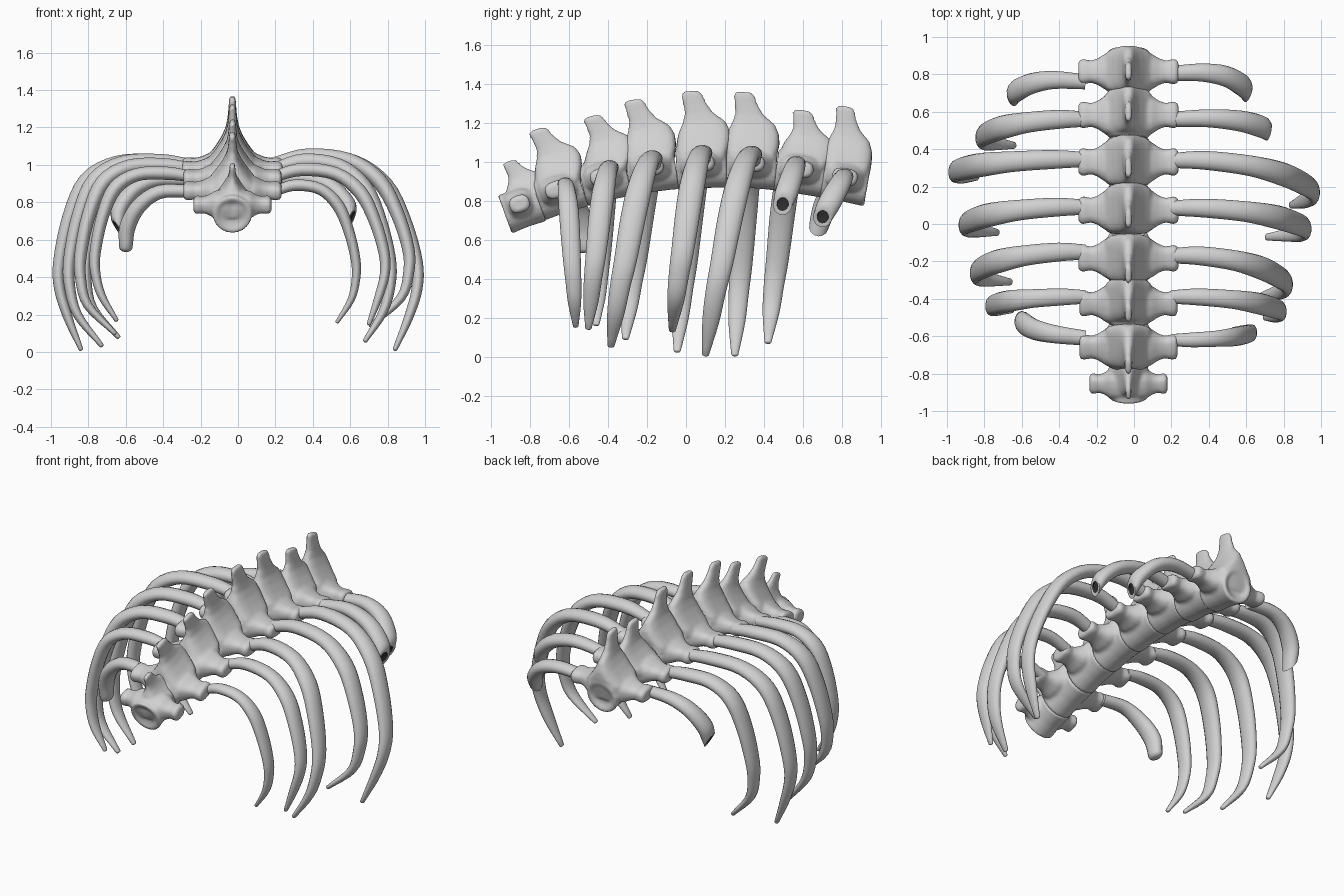
import bpy, bmesh, math
from mathutils import Vector, Matrix

if "Cube" in bpy.data.objects:
    bpy.data.objects.remove(bpy.data.objects["Cube"])


def material(name, v):
    m = bpy.data.materials.new(name)
    m.diffuse_color = (v, v, v, 1)
    m.use_nodes = True
    m.node_tree.nodes["Principled BSDF"].inputs["Base Color"].default_value = m.diffuse_color
    return m


bone = material("bone_grey", 0.64)
marrow = material("marrow_dark", 0.03)
CX = -0.03  # the spine sits slightly off centre


def loft(bm, rings):
    """Skin a list of equal-length point rings and cap both ends."""
    vs = [[bm.verts.new(p) for p in r] for r in rings]
    n = len(vs[0])
    walls = []
    for a, b in zip(vs, vs[1:]):
        walls.append([])
        for i in range(n):
            j = (i + 1) % n
            walls[-1].append(bm.faces.new((a[i], a[j], b[j], b[i])))
    bm.faces.new(vs[0][::-1])
    return walls[-1] + [bm.faces.new(vs[-1])]


def oval(c, u, v, n=16, p=1.0):
    """Ring around c spanned by u and v; p < 1 squares it off."""
    pts = []
    for i in range(n):
        a = 2 * math.pi * i / n
        ca, sa = math.cos(a), math.sin(a)
        pts.append(Vector(c) + Vector(u) * math.copysign(abs(ca) ** p, ca)
                   + Vector(v) * math.copysign(abs(sa) ** p, sa))
    return pts


def finish(bm, name):
    bmesh.ops.recalc_face_normals(bm, faces=bm.faces)
    me = bpy.data.meshes.new(name)
    bm.to_mesh(me)
    bm.free()
    me.materials.append(bone)
    me.materials.append(marrow)
    for f in me.polygons:
        f.use_smooth = True
    ob = bpy.data.objects.new(name, me)
    bpy.context.collection.objects.link(ob)
    return ob


# ---- vertebrae ----
# height, front y, back y, half width of the arch and its spine, squareness
ARCH = [(-0.02, -.11, .11, .10, .5), (.05, -.122, .125, .137, .45), (.09, -.122, .135, .122, .45),
        (.13, -.12, .145, .09, .55), (.18, -.11, .145, .058, .65), (.23, -.088, .125, .036, .8),
        (.28, -.074, .065, .026, .8), (.33, -.08, .035, .021, .8), (.375, -.088, .018, .018, .8),
        (.392, -.075, .0, .014, .8)]
# distance out, half depth, half height of a side process
WING = [(.03, .11, .085), (.12, .105, .07), (.165, .075, .05), (.20, .063, .043),
        (.24, .072, .046), (.26, .068, .042), (.268, .05, .03)]


def vertebra(i, y, z, half, pitch, tip, wide, lean):
    bm = bmesh.new()
    k = half / .125
    # round body with hollowed ends
    prof = [(-.095, .02), (-.105, .06), (-.126, .092), (-.125, .108), (-.08, .105), (0, .102),
            (.08, .105), (.125, .108), (.126, .092), (.105, .06), (.095, .02)]
    s = .9 + .1 * wide
    loft(bm, [oval((0, a * k, 0), (r * s, 0, 0), (0, 0, r * s), 24) for a, r in prof])
    # arch rising into the spine
    rings = []
    for h, f, b, w, p in ARCH:
        shift = lean * min(1, max(0, h / .2))
        h = h * tip / .39 if h > 0 else h
        rings.append(oval((0, (f + b) / 2 * k + shift, h), (w * wide, 0, 0),
                          (0, (b - f) / 2 * k, 0), 24, p))
    loft(bm, rings)
    # side processes
    for sx in (-1, 1):
        loft(bm, [oval((sx * d * wide, -.005, .025), (0, w * k, 0), (0, 0, h), 16, .75)
                  for d, w, h in WING])
    ob = finish(bm, "vertebra_%d" % i)
    ob.matrix_world = Matrix.Translation((CX, y, z)) @ Matrix.Rotation(math.radians(pitch), 4, 'X')
    m = ob.modifiers.new("fuse", 'REMESH')
    m.mode = 'VOXEL'
    m.voxel_size = .011
    m.use_smooth_shade = True
    m = ob.modifiers.new("soften", 'SMOOTH')
    m.factor = .5
    m.iterations = 2


# y, z, half length, pitch, spine height, width scale, spine shift
SPINE = [(-.84, .765, .095, 20, .25, .78, .045), (-.645, .84, .12, 18, .35, .98, .025),
         (-.415, .905, .12, 14, .338, .98, .05), (-.175, .95, .126, 9, .38, 1, .0),
         (.08, .97, .13, 3, .395, 1, .005), (.335, .97, .13, -3, .385, 1, -.02),
         (.585, .94, .126, -7, .325, 1, .01), (.815, .90, .118, -10, .38, 1, -.03)]
for i, row in enumerate(SPINE):
    vertebra(i + 1, *row)


# ---- ribs ----
def smooth_path(pts, sub=4):
    """Catmull-Rom through tuples of any size."""
    p = [Vector(q) for q in pts]
    p = [2 * p[0] - p[1]] + p + [2 * p[-1] - p[-2]]
    out = []
    for a, b, c, d in zip(p, p[1:], p[2:], p[3:]):
        for s in range(sub):
            t = s / sub
            out.append(.5 * (2 * b + (c - a) * t + (2 * a - 5 * b + 4 * c - d) * t * t
                             + (3 * b - a - 3 * c + d) * t ** 3))
    return out + [p[-2]]


def rib(name, pts, sizes, broken):
    path = smooth_path(pts)
    size = smooth_path([(a, b, 0) for a, b in sizes])
    bm = bmesh.new()
    rings = []
    for i, (c, s) in enumerate(zip(path, size)):
        t = (path[min(i + 1, len(path) - 1)] - path[max(i - 1, 0)]).normalized()
        u = (Vector((0, 1, 0)) - t * t.y).normalized()
        v = t.cross(u)
        ring = oval(c, u * s.x, v * s.y, 14)
        if broken:  # slant the break so that it faces outwards
            out = v if v.x * c.x > 0 else -v
            slant = 1.2 * max(0, 1 - (len(path) - 1 - i) / 4)
            ring = [q - t * slant * out.dot(q - c) for q in ring]
        rings.append(ring)
    if broken:  # hollow end
        for sc, depth in ((.62, 0), (.56, .012)):
            rings.append([c + (q - c) * sc - t * depth for q in ring])
    else:  # rounded end
        for sc, d in ((.85, .35), (.5, .6)):
            rings.append(oval(c + t * d * s.y, u * s.x * sc, v * s.y * sc, 14))
    for f in loft(bm, rings):
        f.material_index = int(broken)
    ob = finish(bm, name)
    bpy.context.view_layer.objects.active = ob
    ob.select_set(True)
    bpy.ops.object.shade_smooth_by_angle(angle=math.radians(50))
    ob.select_set(False)


# fraction out, fraction up, fraction of the sweep in y
ARC_RIGHT = [(0, 1, 0), (.24, 1.045, 0), (.55, 1.015, .12), (.77, .89, .3), (.9, .70, .48),
             (.985, .48, .65), (.99, .33, .78), (.93, .17, .89)]
ARC_LEFT = [(0, 1, 0), (.24, 1.02, 0), (.55, 1.01, .12), (.78, .915, .3), (.91, .72, .48),
            (.985, .48, .65), (.985, .33, .78), (.92, .17, .89)]
WIDTH = [(.04, .034), (.05, .04), (.055, .04), (.064, .043), (.064, .038),
         (.058, .034), (.052, .03), (.043, .025), (.018, .013)]
# vertebra, side, start y, start z, widest x, tip (x, y, z)
FULL = [(2, 1, -.62, .86, .635, (.53, -.565, .16)), (3, 1, -.39, .94, .79, (.70, -.50, .15)),
        (4, 1, -.17, .98, .82, (.68, -.385, .06)), (5, 1, .085, 1.01, .92, (.71, -.07, .14)),
        (6, 1, .34, 1.0, .965, (.84, .10, .015)),
        (3, -1, -.39, .94, .77, (.65, -.46, .17)), (4, -1, -.15, .98, .85, (.66, -.31, .10)),
        (5, -1, .09, 1.0, .91, (.73, -.045, .035)), (6, -1, .345, 1.0, .965, (.84, .25, .015)),
        (7, -1, .56, .97, .82, (.64, .42, .08))]
for v, sx, y, z, wide, (tx, ty, tz) in FULL:
    x0 = .23 + CX * sx
    pts = [(sx * (x0 + u * (wide - x0)), y + (ty - y) * f, tz + (z - tz) * h)
           for u, h, f in (ARC_RIGHT if sx > 0 else ARC_LEFT)]
    pts.append((sx * tx, ty, tz))
    k = .78 if v == 2 else .9 if v == 3 else 1
    rib("rib_%d_%s" % (v, "right" if sx > 0 else "left"), pts, [(a * k, b * k) for a, b in WIDTH], False)

# short broken ribs
STUB_W = [(.04, .034), (.048, .038), (.056, .042), (.06, .044), (.05, .037)]
rib("rib_7_right", [(.20, .56, .97), (.40, .565, .995), (.57, .55, .95), (.68, .52, .86), (.72, .495, .785)],
    STUB_W, True)
rib("rib_8_right", [(.20, .805, .92), (.36, .81, .93), (.49, .79, .89), (.58, .74, .80), (.61, .70, .72)],
    STUB_W, True)
rib("rib_8_left", [(-.26, .76, .92), (-.43, .77, .92), (-.55, .75, .87), (-.63, .71, .77), (-.65, .68, .67)],
    STUB_W, True)
rib("rib_2_left", [(-.26, -.61, .86), (-.42, -.59, .855), (-.53, -.565, .78), (-.59, -.53, .67), (-.60, -.515, .56)],
    STUB_W, False)
